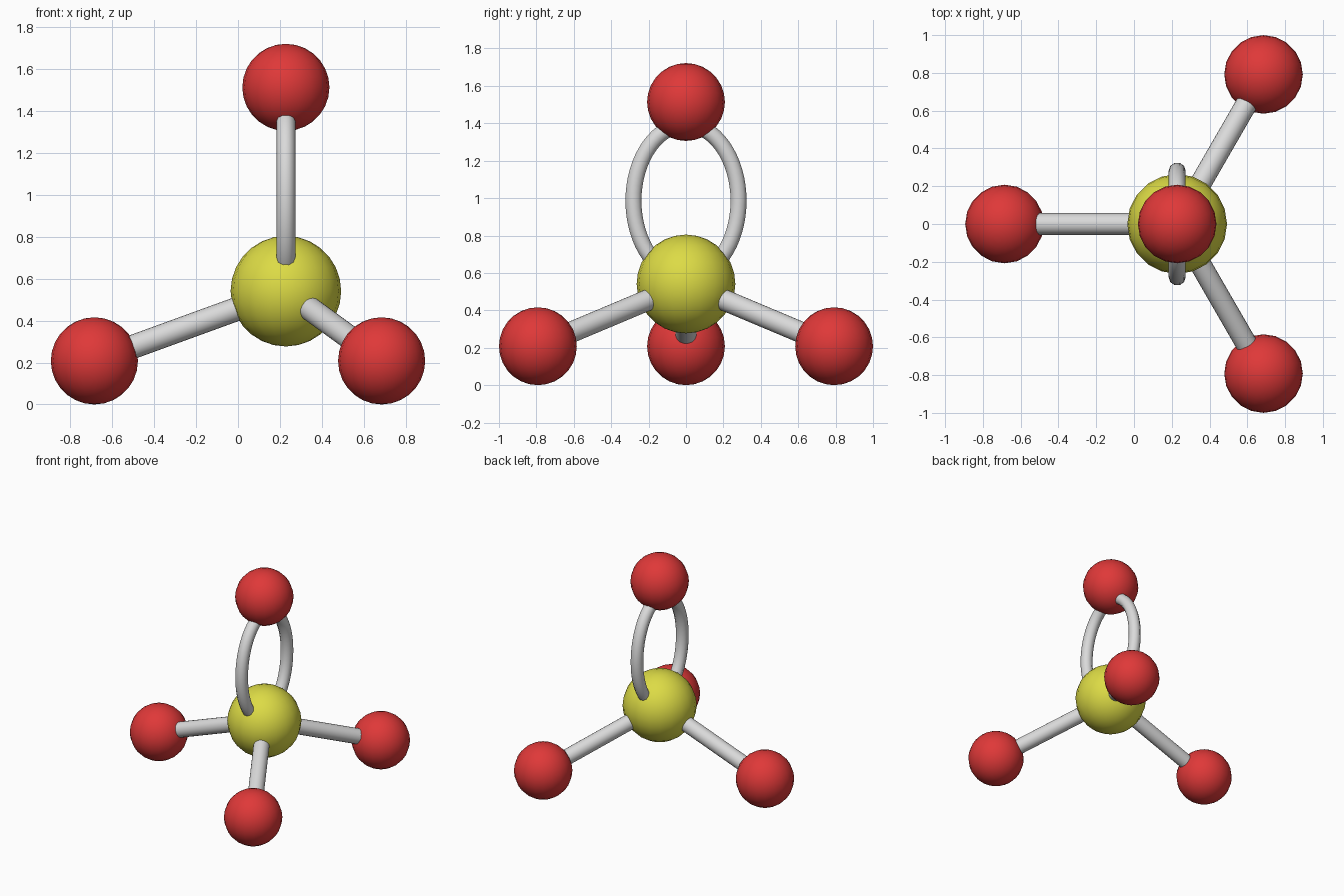
import bpy, math
from mathutils import Vector

if "Cube" in bpy.data.objects:
    bpy.data.objects.remove(bpy.data.objects["Cube"])


def material(name, rgb):
    m = bpy.data.materials.new(name)
    m.diffuse_color = (*rgb, 1)
    m.use_nodes = True
    m.node_tree.nodes["Principled BSDF"].inputs["Base Color"].default_value = m.diffuse_color
    return m


RED = material("red", (0.74, 0.04, 0.04))
YELLOW = material("yellow", (0.72, 0.71, 0.06))
GREY = material("light grey", (0.70, 0.70, 0.70))

BOND = 0.973                    # centre-to-centre bond length
DROP = math.radians(20)         # lower bonds slope down by this angle
R_OUT, R_MID = 0.208, 0.264
REACH = BOND * math.cos(DROP)
centre = Vector((REACH / 4, 0, R_OUT + BOND * math.sin(DROP)))


def finish(name, mat):
    ob = bpy.context.object
    ob.name = name
    ob.data.materials.append(mat)
    bpy.ops.object.shade_smooth_by_angle(angle=math.radians(40))
    return ob


def ball(name, loc, radius, mat):
    bpy.ops.mesh.primitive_uv_sphere_add(segments=20, ring_count=14, radius=radius, location=loc)
    return finish(name, mat)


def rod(name, a, b, radius):
    d = b - a
    bpy.ops.mesh.primitive_cylinder_add(vertices=20, radius=radius, depth=d.length, location=(a + b) / 2)
    bpy.context.object.rotation_euler = d.to_track_quat('Z', 'Y').to_euler()
    return finish(name, GREY)


# Central atom and the atom above it
ball("central_atom", centre, R_MID, YELLOW)
ball("top_atom", centre + Vector((0, 0, BOND)), R_OUT, RED)

# Three lower atoms with straight single bonds
for i, deg in enumerate((180, 60, -60)):
    a = math.radians(deg)
    p = centre + Vector((REACH * math.cos(a), REACH * math.sin(a), -BOND * math.sin(DROP)))
    ball(f"lower_atom_{i + 1}", p, R_OUT, RED)
    d = (p - centre).normalized()
    rod(f"single_bond_{i + 1}", centre + d * 0.15, p - d * 0.1, 0.057)

# Double bond: two bowed tubes, mirrored, ending inside the atoms
ZC, A, B, TUBE = 0.986, 0.407, 0.281, 0.045
for side, name in ((-1, "double_bond_front"), (1, "double_bond_back")):
    cu = bpy.data.curves.new(name, 'CURVE')
    cu.dimensions = '3D'
    cu.bevel_depth = TUBE
    cu.bevel_resolution = 3
    cu.use_fill_caps = True
    sp = cu.splines.new('POLY')
    n = 28
    sp.points.add(n)
    for k in range(n + 1):
        t = math.radians(-80 + 160 * k / n)
        sp.points[k].co = (centre.x, side * B * math.cos(t), ZC + A * math.sin(t), 1)
    ob = bpy.data.objects.new(name, cu)
    bpy.context.collection.objects.link(ob)
    bpy.ops.object.select_all(action='DESELECT')
    ob.select_set(True)
    bpy.context.view_layer.objects.active = ob
    bpy.ops.object.convert(target='MESH')
    finish(name, GREY)
